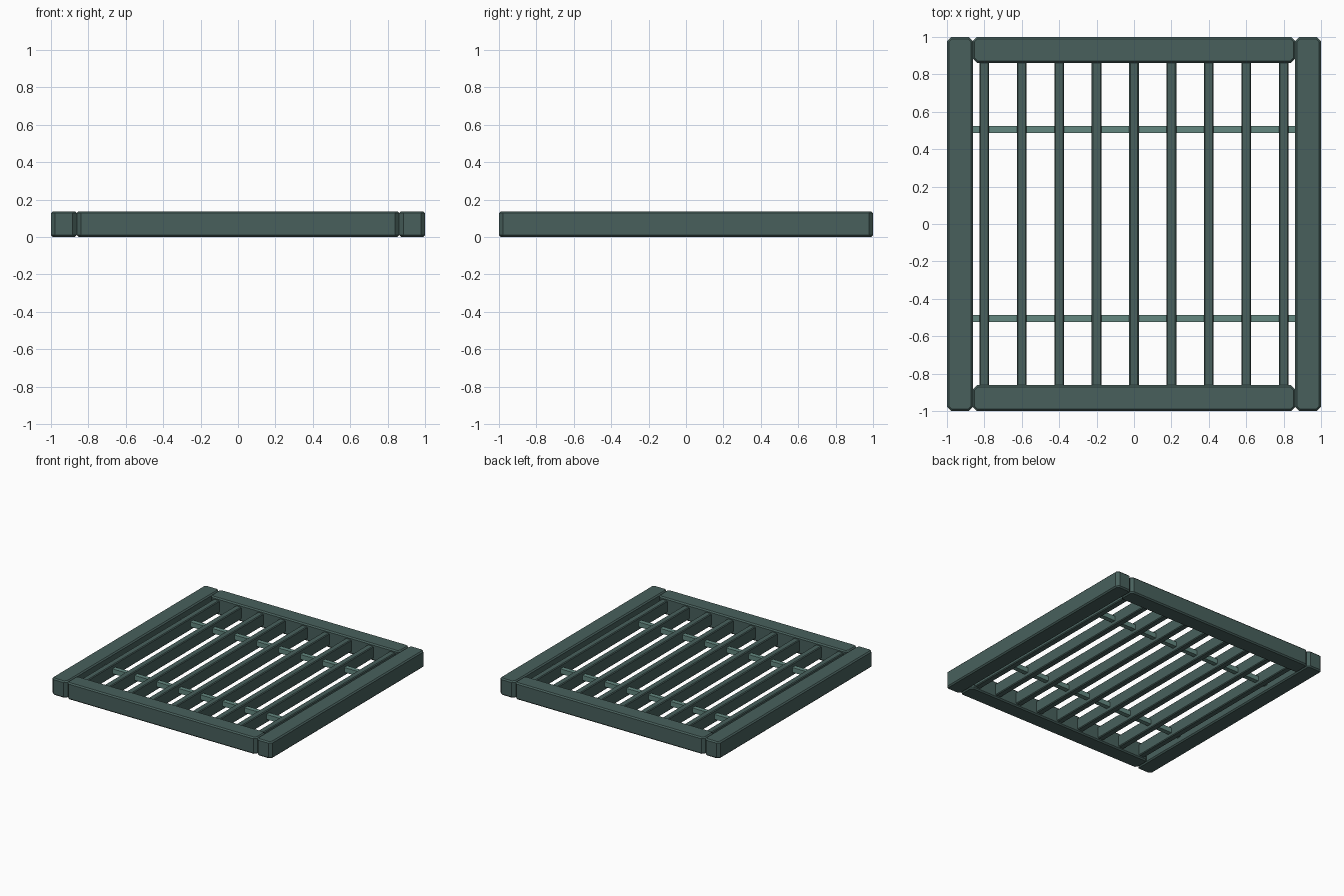
import bpy, bmesh

if "Cube" in bpy.data.objects:
    bpy.data.objects.remove(bpy.data.objects["Cube"])


def material(name, color):
    m = bpy.data.materials.new(name)
    m.diffuse_color = (*color, 1)
    m.use_nodes = True
    m.node_tree.nodes["Principled BSDF"].inputs["Base Color"].default_value = m.diffuse_color
    return m


DARK = material("dark_iron", (0.065, 0.118, 0.108))
LIGHT = material("light_iron", (0.125, 0.245, 0.215))


def block(name, center, size, mat, corner=0.0, edge=0.0):
    """Box with chamfered upright corners, then chamfered remaining edges."""
    bm = bmesh.new()
    bmesh.ops.create_cube(bm, size=1)
    for v in bm.verts:
        v.co = [c * s for c, s in zip(v.co, size)]
    if corner:
        upright = [e for e in bm.edges
                   if abs(e.verts[0].co.z - e.verts[1].co.z) > 1e-4]
        bmesh.ops.bevel(bm, geom=upright, offset=corner, segments=1,
                        affect='EDGES', profile=0.5)
    if edge:
        rims = [e for e in bm.edges
                if abs(e.verts[0].co.z - e.verts[1].co.z) < 1e-4]
        bmesh.ops.bevel(bm, geom=rims, offset=edge, segments=1,
                        affect='EDGES', profile=0.5)
    mesh = bpy.data.meshes.new(name)
    bm.to_mesh(mesh)
    bm.free()
    mesh.materials.append(mat)
    ob = bpy.data.objects.new(name, mesh)
    ob.location = center
    bpy.context.collection.objects.link(ob)
    return ob


# Outer frame
for s, side in ((-1, "left"), (1, "right")):
    block(f"{side}_rail", (s * 0.931, 0, 0.069), (0.138, 2.0, 0.138), DARK, 0.022, 0.01)
for s, side in ((-1, "front"), (1, "back")):
    block(f"{side}_rail", (0, s * 0.931, 0.069), (1.724, 0.138, 0.138), DARK, 0.022, 0.01)

# Long grate bars
for i in range(9):
    block(f"grate_bar_{i + 1}", (-0.8 + 0.2 * i, 0, 0.069), (0.052, 1.76, 0.1), DARK, 0, 0.006)

# Cross rods tying the bars together
for s, side in ((-1, "front"), (1, "back")):
    block(f"{side}_cross_rod", (0, s * 0.505, 0.069), (1.74, 0.038, 0.04), LIGHT)
